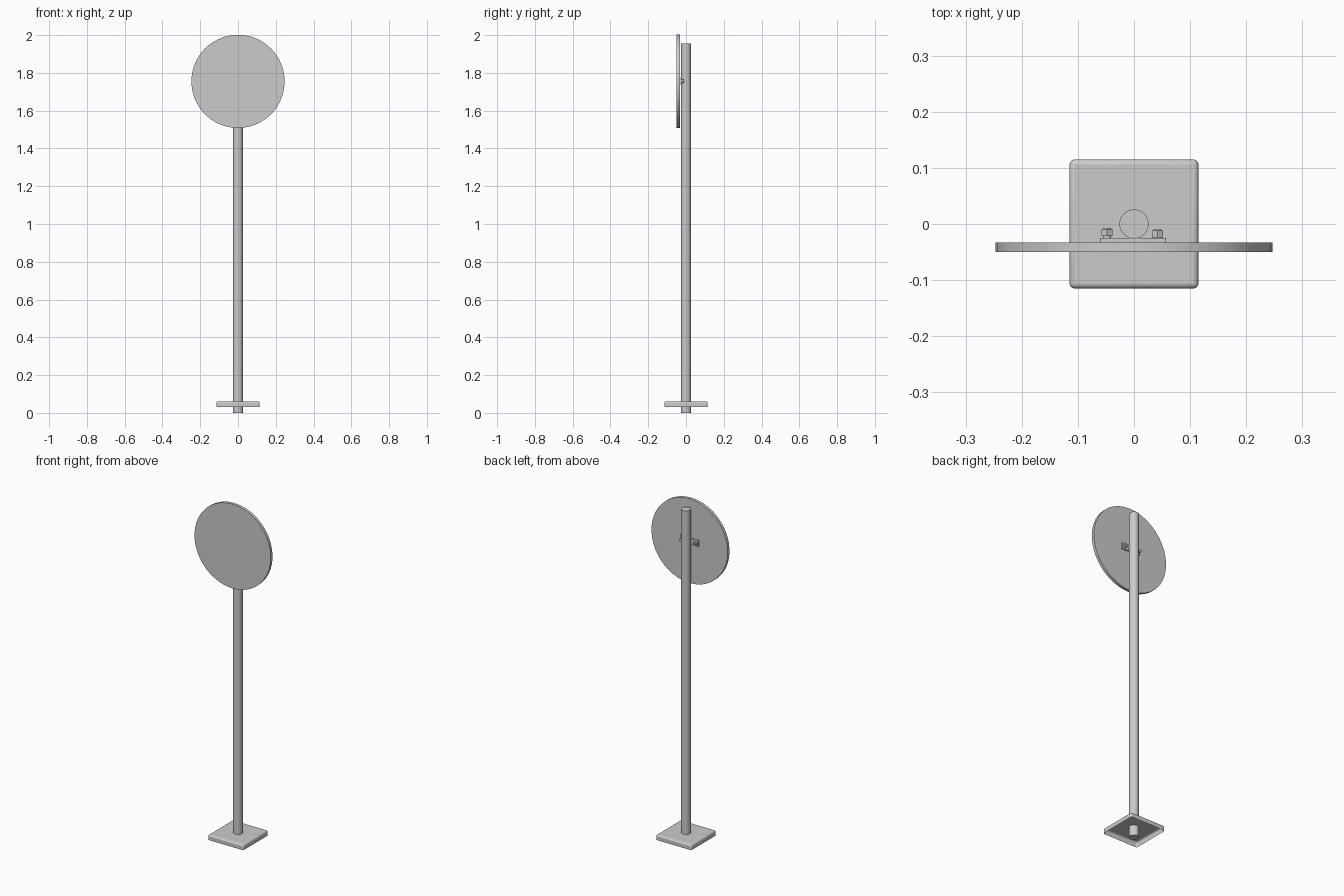
import bpy
import bmesh
import math

cube = bpy.data.objects.get("Cube")
if cube:
    bpy.data.objects.remove(cube, do_unlink=True)

grey = bpy.data.materials.new("plain grey")
grey.use_nodes = True
tone = (0.6, 0.6, 0.6, 1)
grey.diffuse_color = tone
grey.node_tree.nodes["Principled BSDF"].inputs["Base Color"].default_value = tone


def finish(ob, name):
    ob.name = name
    ob.data.materials.append(grey)
    bpy.ops.object.select_all(action='DESELECT')
    ob.select_set(True)
    bpy.context.view_layer.objects.active = ob
    bpy.ops.object.shade_smooth_by_angle(angle=math.radians(35))
    return ob


def cylinder(name, radius, depth, centre, sides, along_y=False):
    bpy.ops.mesh.primitive_cylinder_add(
        vertices=sides, radius=radius, depth=depth, location=centre,
        rotation=(math.pi / 2 if along_y else 0, 0, 0))
    return finish(bpy.context.object, name)


def box(name, size, centre):
    bpy.ops.mesh.primitive_cube_add(size=1, location=centre)
    ob = bpy.context.object
    ob.scale = size
    bpy.ops.object.transform_apply(location=False, rotation=False, scale=True)
    return finish(ob, name)


# Pole and round sign panel
cylinder("pole", 0.026, 1.955, (0, 0, 0.9775), 32)
cylinder("sign_panel", 0.247, 0.017, (0, -0.0415, 1.755), 40, True)

# Base cover, rounded on top and at the corners, open underneath
base = box("base_cover", (0.23, 0.23, 0.03), (0, 0, 0.046))
bm = bmesh.new()
bm.from_mesh(base.data)
bm.faces.ensure_lookup_table()
bottom = [f for f in bm.faces if f.normal.z < -0.9]
bmesh.ops.delete(bm, geom=bottom, context='FACES')
edges = [e for e in bm.edges if not e.is_boundary]
bmesh.ops.bevel(bm, geom=edges, offset=0.009, segments=3,
                profile=0.5, affect='EDGES')
bm.to_mesh(base.data)
bm.free()
finish(base, "base_cover").data.materials.pop()

# Mounting plate behind the panel, with a bolt on each side
box("mounting_plate", (0.118, 0.008, 0.036), (-0.002, -0.029, 1.757))
for side, x, reach, z in (("right", -0.048, 0.018, 1.757),
                          ("left", 0.042, 0.015, 1.757)):
    cylinder(side + "_bolt_shank", 0.007, reach,
             (x, -0.025 + reach / 2, z), 12, True)
    cylinder(side + "_bolt_nut", 0.011, 0.012,
             (x, -0.025 + reach - 0.008, z), 6, True)
